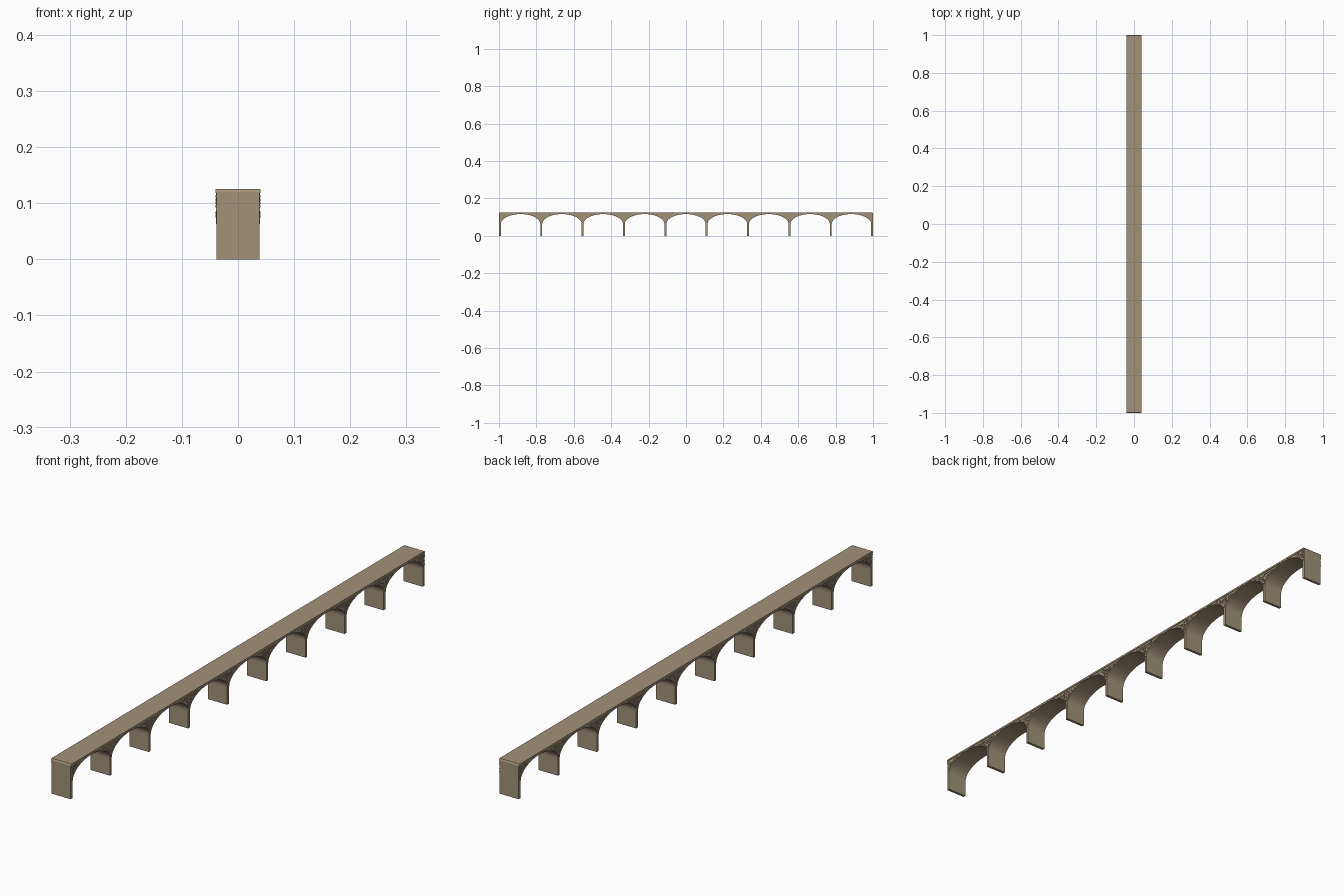
import bpy, bmesh, math, random

if "Cube" in bpy.data.objects:
    bpy.data.objects.remove(bpy.data.objects["Cube"])

random.seed(4)
SPANS = 9
PITCH = 1.99 / SPANS          # distance between pier centres
T = 0.005                     # half pier thickness
A = PITCH / 2 - T             # half clear span
SPRING, RISE = 0.063, 0.053   # springing height and arch rise
DECK_Z, TOP = 0.1185, 0.125
RING = 0.003

stone = bpy.data.materials.new("stone")
stone.diffuse_color = (0.36, 0.29, 0.19, 1)
stone.use_nodes = True
stone.node_tree.nodes["Principled BSDF"].inputs["Base Color"].default_value = stone.diffuse_color


def finish(name, bm):
    bmesh.ops.recalc_face_normals(bm, faces=bm.faces)
    me = bpy.data.meshes.new(name)
    bm.to_mesh(me)
    bm.free()
    me.materials.append(stone)
    ob = bpy.data.objects.new(name, me)
    bpy.context.collection.objects.link(ob)
    return ob


def prism(bm, pts, x0, x1):
    """Extrude a (y, z) outline from x0 to x1."""
    a = [bm.verts.new((x0, y, z)) for y, z in pts]
    b = [bm.verts.new((x1, y, z)) for y, z in pts]
    n = len(pts)
    bm.faces.new(a)
    bm.faces.new(b[::-1])
    for i in range(n):
        j = (i + 1) % n
        bm.faces.new((a[i], b[i], b[j], a[j]))


def arch(c, a, b, n=20):
    return [(c - a * math.cos(math.pi * i / n),
             SPRING + b * math.sin(math.pi * i / n)) for i in range(n + 1)]


centres = [-0.995 + PITCH * (i + 0.5) for i in range(SPANS)]
piers = [-0.995 + PITCH * i for i in range(SPANS + 1)]

# Piers and spandrel walls as one arcade outline
outline = [(-1, DECK_Z), (-1, 0)]
for c in centres:
    outline += [(c - A, 0)] + arch(c, A, RISE) + [(c + A, 0)]
outline += [(1, 0), (1, DECK_Z)]
bm = bmesh.new()
prism(bm, outline, -0.038, 0.038)
finish("arcade", bm)

# Deck slab with small end chamfers
bm = bmesh.new()
prism(bm, [(-1, DECK_Z), (1, DECK_Z), (1, 0.120), (0.997, TOP),
           (-0.997, TOP), (-1, 0.120)], -0.04, 0.04)
finish("deck", bm)

# Raised arch rings on both faces
bm = bmesh.new()
for c in centres:
    inner = arch(c, A, RISE)
    outer = arch(c, A + RING, RISE + RING)
    for x0, x1 in ((-0.0393, -0.0375), (0.0375, 0.0393)):
        prism(bm, inner + outer[::-1], x0, x1)
finish("arch_rings", bm)

# Raised masonry blocks filling the spandrels on both faces
bm = bmesh.new()
ROW = 0.0058
for p in piers:
    z = 0.075
    while z + ROW < DECK_Z:
        k = min(1, (z - SPRING) / (RISE + RING))
        half = PITCH / 2 - (A + RING) * math.sqrt(1 - k * k)
        lo, hi = max(p - half, -1), min(p + half, 1)
        y = lo
        while y < hi - 0.002:
            e = min(y + random.uniform(0.009, 0.015), hi)
            d = random.uniform(0.0385, 0.0398)
            if e - y > 0.003:
                pts = [(y + .0005, z), (e - .0005, z),
                       (e - .0005, z + ROW - .001), (y + .0005, z + ROW - .001)]
                prism(bm, pts, -d, -0.0375)
                prism(bm, pts, 0.0375, d)
            y = e
        z += ROW
finish("spandrel_stones", bm)
